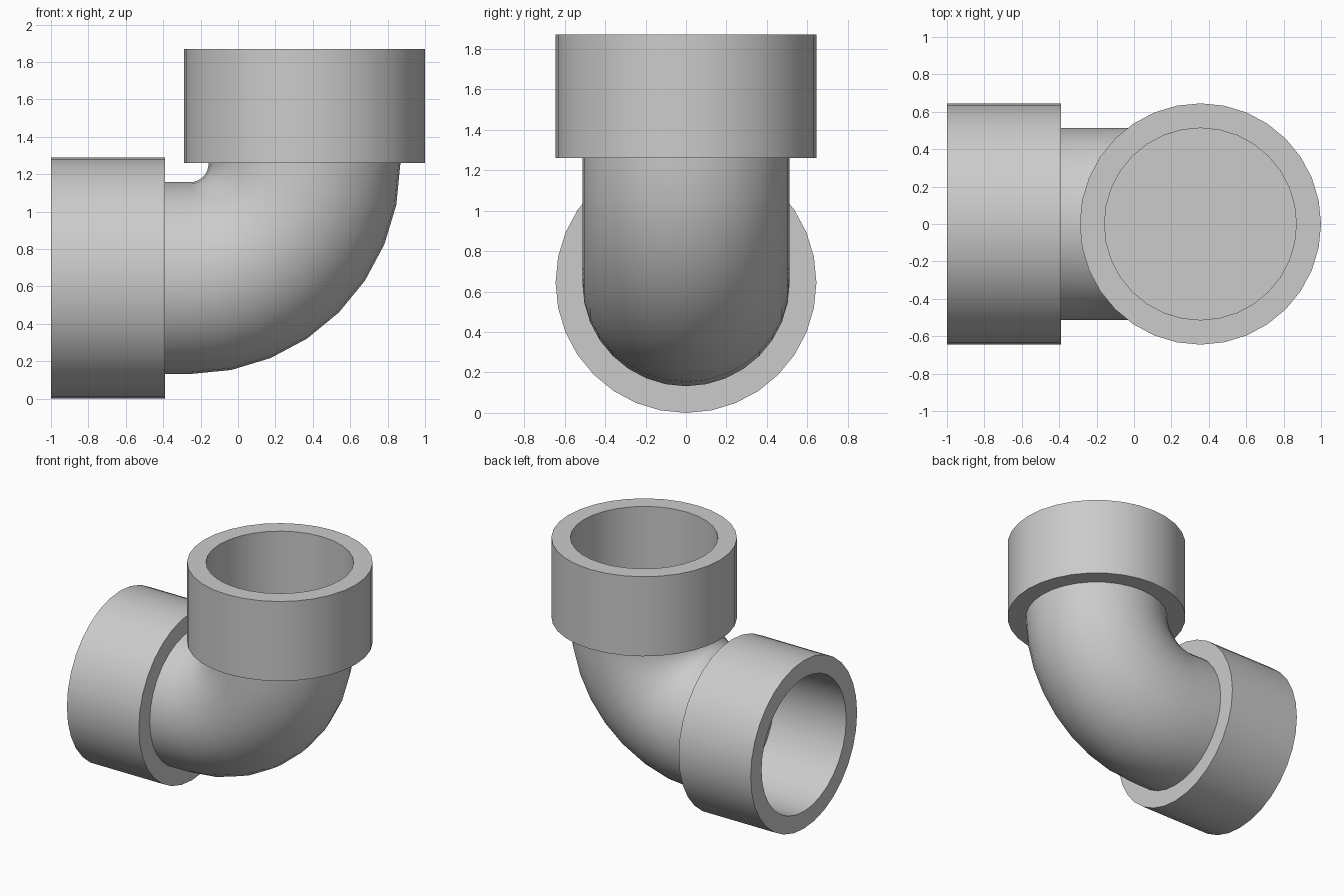
import bpy, bmesh
from math import sin, cos, pi

if "Cube" in bpy.data.objects:
    bpy.data.objects.remove(bpy.data.objects["Cube"])

SIDES = 32
R_PIPE, R_SOCKET, R_BEND = 0.513, 0.645, 0.61
AXIS_X, AXIS_Z = 0.355, 0.645            # vertical and horizontal pipe axes
BX, BZ = AXIS_X - R_BEND, AXIS_Z + R_BEND  # centre of the bend


def loft(name, rings, closed):
    """Skin rings (x, z, tilt, radius); tilt 0 runs along x, pi/2 along z."""
    bm = bmesh.new()
    loops = []
    for x, z, t, r in rings:
        loop = []
        for i in range(SIDES):
            a = 2 * pi * i / SIDES
            u, v = r * cos(a), r * sin(a)
            loop.append(bm.verts.new((x - u * sin(t), v, z + u * cos(t))))
        loops.append(loop)
    pairs = list(zip(loops, loops[1:]))
    if closed:
        pairs.append((loops[-1], loops[0]))
    else:
        bm.faces.new(loops[0])
        bm.faces.new(loops[-1])
    for a, b in pairs:
        for i in range(SIDES):
            j = (i + 1) % SIDES
            bm.faces.new((a[i], a[j], b[j], b[i]))
    bmesh.ops.recalc_face_normals(bm, faces=bm.faces)
    mesh = bpy.data.meshes.new(name)
    bm.to_mesh(mesh)
    bm.free()
    obj = bpy.data.objects.new(name, mesh)
    bpy.context.collection.objects.link(obj)
    bpy.ops.object.select_all(action='DESELECT')
    obj.select_set(True)
    bpy.context.view_layer.objects.active = obj
    bpy.ops.object.shade_smooth_by_angle(angle=pi / 6)
    return obj


# Curved pipe, with a short straight run into the side socket; its ends
# form the floors of both sockets
bend = [(-0.39, AXIS_Z, 0, R_PIPE)]
STEPS = 8
for k in range(STEPS + 1):
    t = pi / 2 * k / STEPS
    bend.append((BX + R_BEND * sin(t), BZ - R_BEND * cos(t), t, R_PIPE))
bend.append((AXIS_X, 1.262, pi / 2, R_PIPE))
loft("elbow_pipe", bend, False)

# Thick-walled sockets: outer wall, rim, inner wall, shoulder
wall = [(0, R_PIPE), (0, R_SOCKET), (1, R_SOCKET), (1, R_PIPE)]
loft("side_socket", [(-0.39 - 0.61 * s, AXIS_Z, 0, r) for s, r in wall], True)
loft("top_socket", [(AXIS_X, 1.26 + 0.61 * s, pi / 2, r) for s, r in wall], True)
